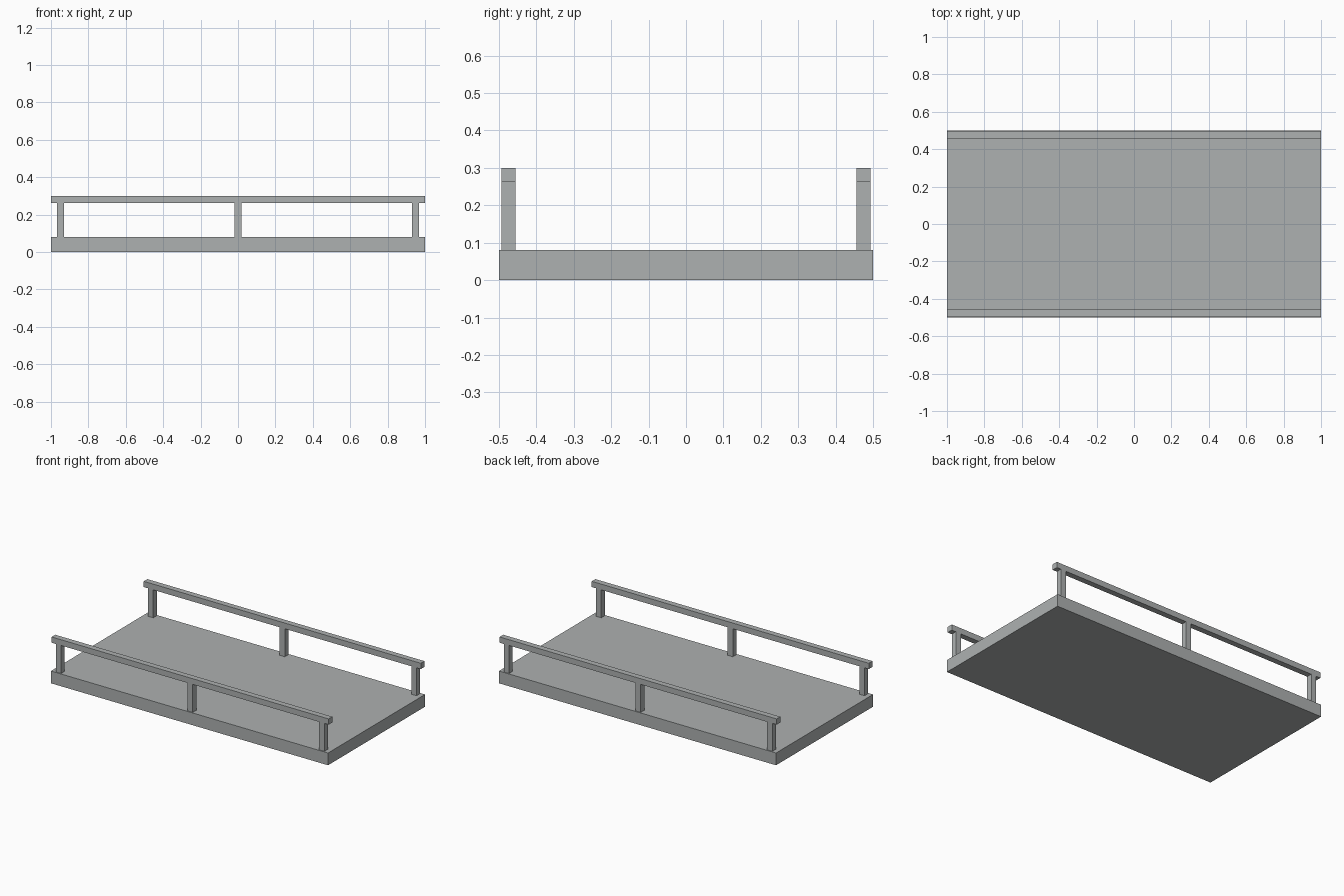
import bpy

cube = bpy.data.objects.get("Cube")
if cube:
    bpy.data.objects.remove(cube, do_unlink=True)

# Single grey finish
grey = bpy.data.materials.new("concrete grey")
grey.use_nodes = True
colour = (0.42, 0.44, 0.44, 1)
grey.diffuse_color = colour
grey.node_tree.nodes["Principled BSDF"].inputs["Base Color"].default_value = colour


def box(name, centre, size):
    bpy.ops.mesh.primitive_cube_add(size=1, location=centre)
    obj = bpy.context.object
    obj.name = name
    obj.scale = size
    bpy.ops.object.transform_apply(location=False, rotation=False, scale=True)
    obj.data.materials.append(grey)
    return obj


DECK_TOP = 0.08
RAIL_TOP = 0.30
BAR = 0.0375
rail_bottom = RAIL_TOP - BAR

# Deck slab
box("deck", (0, 0, DECK_TOP / 2), (2, 1, DECK_TOP))

# Handrail and three posts along each long side
for side, y in (("front", -0.475), ("back", 0.475)):
    box(side + "_handrail", (0, y, RAIL_TOP - BAR / 2), (2, BAR, BAR))
    for place, x in (("right", -0.95), ("middle", 0), ("left", 0.95)):
        box(f"{side}_{place}_post", (x, y, (DECK_TOP + rail_bottom) / 2),
            (BAR, BAR, rail_bottom - DECK_TOP))
